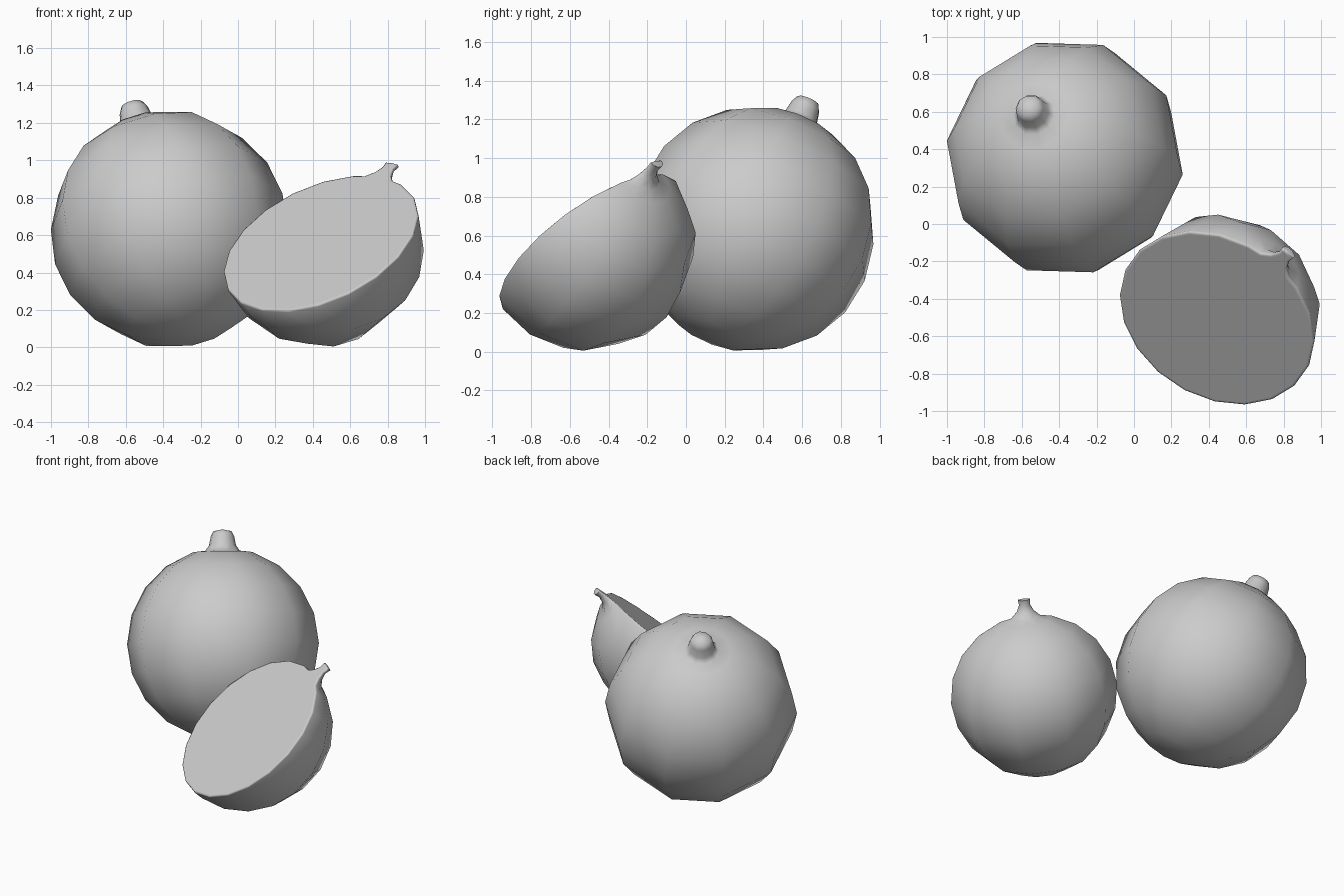
import bpy, bmesh, math
from mathutils import Vector, Matrix

if "Cube" in bpy.data.objects:
    bpy.data.objects.remove(bpy.data.objects["Cube"])


def lathe(profile, sides, phase):
    """Closed surface of revolution around z; first and last points are poles."""
    bm = bmesh.new()
    rings = []
    for r, z in profile[1:-1]:
        rings.append([bm.verts.new((r * math.cos(phase + k * math.tau / sides),
                                    r * math.sin(phase + k * math.tau / sides), z))
                      for k in range(sides)])
    bottom = bm.verts.new((0, 0, profile[0][1]))
    top = bm.verts.new((0, 0, profile[-1][1]))
    for k in range(sides):
        j = (k + 1) % sides
        bm.faces.new((bottom, rings[0][j], rings[0][k]))
        bm.faces.new((top, rings[-1][k], rings[-1][j]))
        for a, b in zip(rings, rings[1:]):
            bm.faces.new((a[k], a[j], b[j], b[k]))
    return bm


def fruit_profile(radius, stem):
    """Round body from the bottom pole up to the flat shoulder, then the stem."""
    step = math.radians(18)
    body = [(radius * math.sin(i * step), -radius * math.cos(i * step)) for i in range(10)]
    return body + stem


def finish(bm, name, matrix):
    bmesh.ops.recalc_face_normals(bm, faces=bm.faces)
    bm.transform(matrix)
    mesh = bpy.data.meshes.new(name)
    bm.to_mesh(mesh)
    bm.free()
    obj = bpy.data.objects.new(name, mesh)
    bpy.context.collection.objects.link(obj)
    bpy.ops.object.select_all(action='DESELECT')
    obj.select_set(True)
    bpy.context.view_layer.objects.active = obj
    bpy.ops.object.shade_smooth_by_angle(angle=math.radians(70))
    return obj


# Whole fruit, leaning back and to the left
stem = [(0.115, 0.615), (0.09, 0.65), (0.078, 0.71), (0.06, 0.745), (0, 0.757)]
axis = Vector((-0.265, 0.37, 0.89)).normalized()
tilt = Vector((0, 0, 1)).rotation_difference(axis).to_matrix().to_4x4()
bm = lathe(fruit_profile(0.637, stem), 10, math.radians(-5))
finish(bm, "whole_fruit", Matrix.Translation((-0.37, 0.355, 0.633)) @ tilt)

# Half fruit, sliced through the stem; local +x is the cut side
stem = [(0.10, 0.545), (0.06, 0.585), (0.04, 0.63), (0.045, 0.67), (0, 0.675)]
bm = lathe(fruit_profile(0.558, stem), 10, math.radians(18))
bmesh.ops.bisect_plane(bm, geom=bm.verts[:] + bm.edges[:] + bm.faces[:], dist=1e-4,
                       plane_co=(0, 0, 0), plane_no=(1, 0, 0), clear_outer=True)
rim = [e for e in bm.edges if e.is_boundary]
bmesh.ops.contextual_create(bm, geom=rim)
# Softly rounded rim and a flat cut face
bmesh.ops.bevel(bm, geom=rim, offset=0.012, segments=2, profile=0.5, affect='EDGES')
cut = max(bm.faces, key=lambda f: f.calc_area())
bmesh.ops.inset_region(bm, faces=[cut], thickness=0.008)

normal = Vector((-0.35, -0.55, 0.756)).normalized()
up = Vector((0.36, 0.335, 0.38))
up = (up - up.dot(normal) * normal).normalized()
side = up.cross(normal)
place = Matrix((normal, side, up)).transposed().to_4x4()
finish(bm, "half_fruit", Matrix.Translation((0.442, -0.505, 0.558)) @ place)
